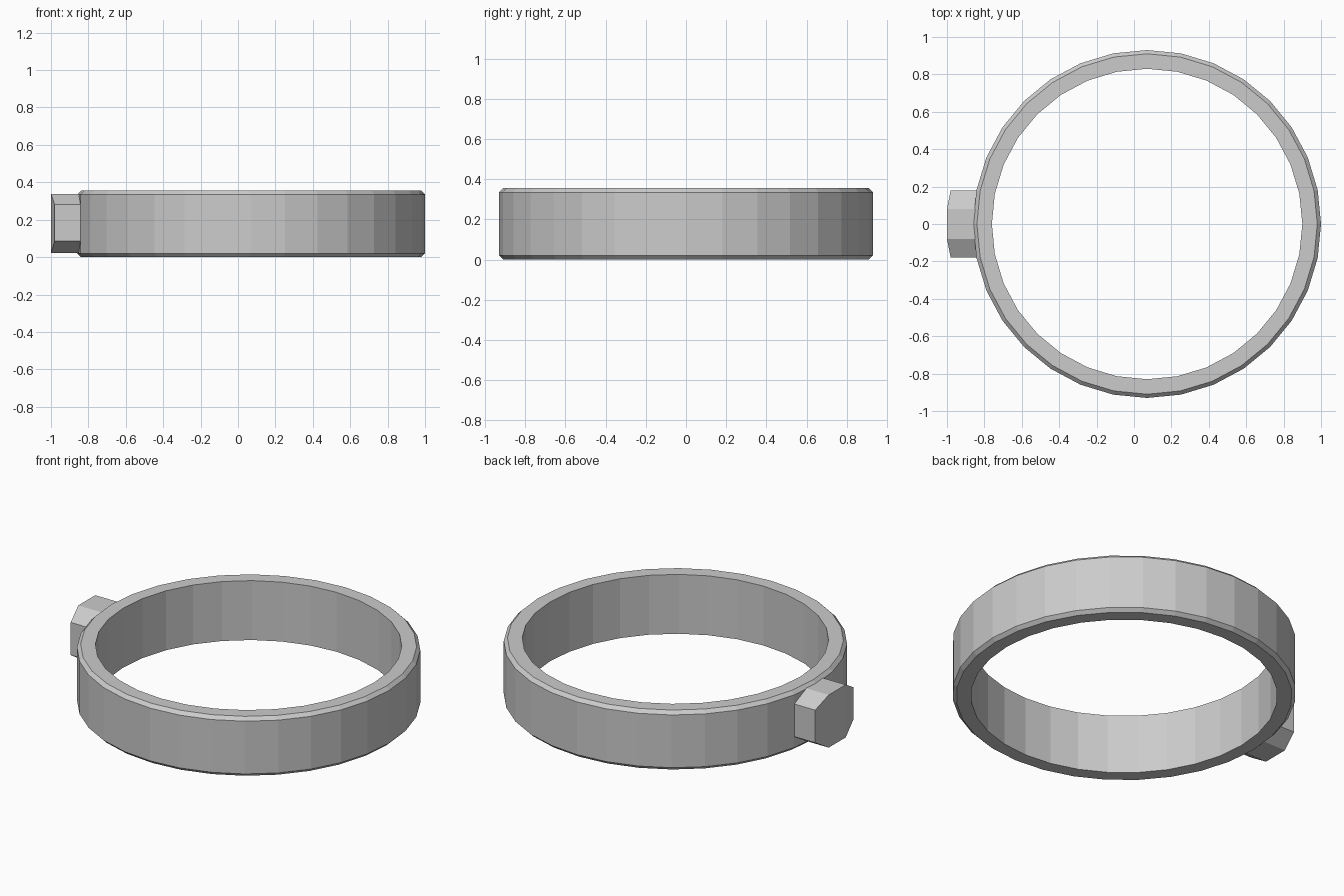
import bpy, math

if "Cube" in bpy.data.objects:
    bpy.data.objects.remove(bpy.data.objects["Cube"])

CX = 0.07      # ring centre in x
SEG = 32       # facets around the ring


def make_object(name, verts, faces):
    mesh = bpy.data.meshes.new(name)
    mesh.from_pydata(verts, [], faces)
    mesh.update()
    obj = bpy.data.objects.new(name, mesh)
    bpy.context.collection.objects.link(obj)
    return obj


# Ring band: closed profile (radius, z) with chamfered outer edges, revolved
profile = [(0.83, 0.0), (0.91, 0.0), (0.93, 0.02),
           (0.93, 0.335), (0.91, 0.355), (0.83, 0.355)]
n = len(profile)
verts, faces = [], []
for i in range(SEG):
    a = 2 * math.pi * i / SEG
    verts += [(CX + r * math.cos(a), r * math.sin(a), z) for r, z in profile]
    k = (i + 1) % SEG
    for j in range(n):
        m = (j + 1) % n
        faces.append((i * n + j, k * n + j, k * n + m, i * n + m))
make_object("ring_band", verts, faces)

# Side lug: octagonal block with a slightly curved outer face, set into the band
outline = [(0.18, 0.085), (0.18, 0.28), (0.08, 0.338), (-0.08, 0.338),
           (-0.18, 0.28), (-0.18, 0.085), (-0.08, 0.023), (0.08, 0.023)]
outer = [(-0.98 if abs(y) > 0.1 else -1.0, y, z) for y, z in outline]
inner = [(-0.82, y, z) for y, z in outline]
sides = [(i, i + 8, (i + 1) % 8 + 8, (i + 1) % 8) for i in range(8)]
front = [(0, 1, 2, 7), (7, 2, 3, 6), (6, 3, 4, 5)]
back = [tuple(range(15, 7, -1))]
make_object("side_lug", outer + inner, sides + front + back)

# Consistent outward normals on both parts
import bmesh
for obj in bpy.context.collection.objects:
    bm = bmesh.new()
    bm.from_mesh(obj.data)
    bmesh.ops.recalc_face_normals(bm, faces=bm.faces)
    bm.to_mesh(obj.data)
    bm.free()
